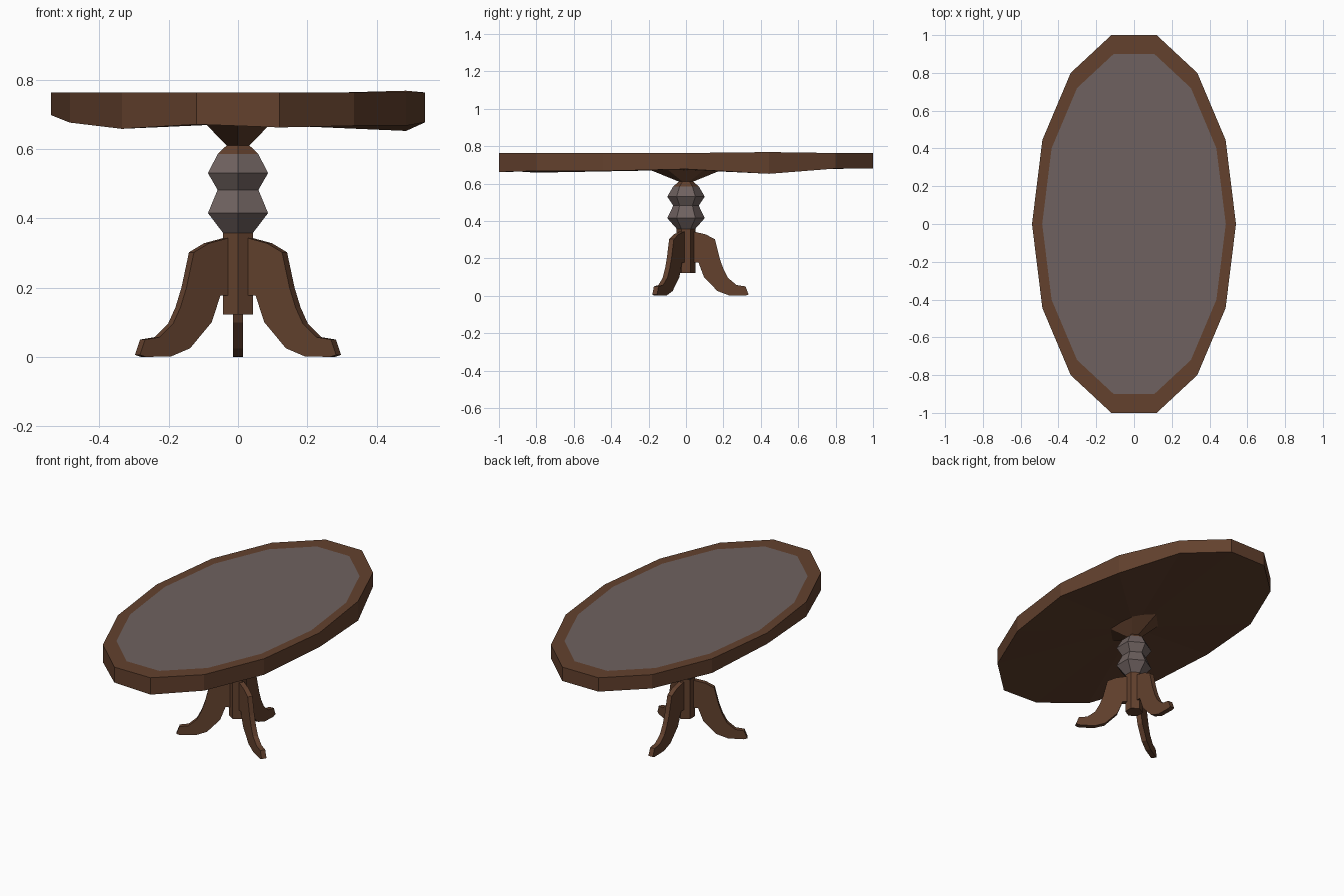
import bpy, bmesh, math
from mathutils import Matrix

if "Cube" in bpy.data.objects:
    bpy.data.objects.remove(bpy.data.objects["Cube"])


def material(name, rgb):
    m = bpy.data.materials.new(name)
    m.diffuse_color = (*rgb, 1)
    m.use_nodes = True
    m.node_tree.nodes["Principled BSDF"].inputs["Base Color"].default_value = m.diffuse_color
    return m


WOOD = material("brown wood", (0.125, 0.053, 0.027))
GREY = material("grey inlay", (0.158, 0.121, 0.115))


def finish(bm, name):
    bmesh.ops.recalc_face_normals(bm, faces=bm.faces)
    me = bpy.data.meshes.new(name)
    bm.to_mesh(me)
    bm.free()
    me.materials.append(WOOD)
    me.materials.append(GREY)
    ob = bpy.data.objects.new(name, me)
    bpy.context.collection.objects.link(ob)
    return ob


def ring(bm, points):
    return [bm.verts.new(p) for p in points]


def bridge(bm, a, b, mat=0):
    n = len(a)
    for i in range(n):
        j = (i + 1) % n
        bm.faces.new((a[i], a[j], b[j], b[i])).material_index = mat


# Table top: hand-cut oval slab with uneven underside and flush grey inlay
quarter = [(0.54, 0), (0.485, 0.445), (0.335, 0.8), (0.12, 1)]
half = quarter + [(-x, y) for x, y in reversed(quarter)]
outline = half + [(-x, -y) for x, y in half[1:-1]]
under = [.677, .652, .68, .68, .68, .68, .678, .698, .676, .658, .671, .662, .667, .667]
TOP = 0.763
bm = bmesh.new()
low = ring(bm, [(x, y, z) for (x, y), z in zip(outline, under)])
rim = ring(bm, [(x, y, TOP + (0.005 if i == 1 else 0)) for i, (x, y) in enumerate(outline)])
inner = ring(bm, [(x * 0.9, y * 0.9, TOP) for x, y in outline])
bridge(bm, low, rim)
bridge(bm, rim, inner)
bm.faces.new(inner).material_index = 1
hub = bm.verts.new((0, 0, 0.673))
for i in range(len(low)):
    bm.faces.new((low[i], hub, low[(i + 1) % len(low)]))
finish(bm, "table_top")

# Hexagonal turned column, with grey middle and a flared bracket on top
# (radius along x, radius along y, height, material of the band above)
profile = [(.05, .05, .122, 0), (.05, .05, .358, 1), (.1, .1, .415, 1),
           (.068, .068, .482, 1), (.1, .1, .53, 1), (.068, .068, .585, 0),
           (.038, .038, .61, 0), (.112, .2, .676, 0)]
bm = bmesh.new()
angles = [math.radians(90 + 60 * i) for i in range(6)]
rings = [ring(bm, [(rx * math.cos(a), ry * math.sin(a), z) for a in angles])
         for rx, ry, z, _ in profile]
for k in range(len(rings) - 1):
    bridge(bm, rings[k], rings[k + 1], profile[k][3])
bm.faces.new(rings[0])
bm.faces.new(rings[-1])
finish(bm, "column")

# Three curved legs, one profile repeated around the column
leg = [(.03, .345), (.045, .342), (.105, .328), (.155, .302), (.18, .2), (.2, .143),
       (.225, .095), (.27, .057), (.318, .05), (.335, .006), (.315, .0), (.23, .002),
       (.168, .025), (.096, .1), (.067, .177), (.03, .177)]
T = 0.0145
for name, deg in (("back_leg", 90), ("left_leg", 210), ("right_leg", 330)):
    bm = bmesh.new()
    a = ring(bm, [(r, -T, z) for r, z in leg])
    b = ring(bm, [(r, T, z) for r, z in leg])
    bridge(bm, a, b)
    bm.faces.new(a)
    bm.faces.new(b)
    bm.transform(Matrix.Rotation(math.radians(deg), 4, 'Z'))
    finish(bm, name)
